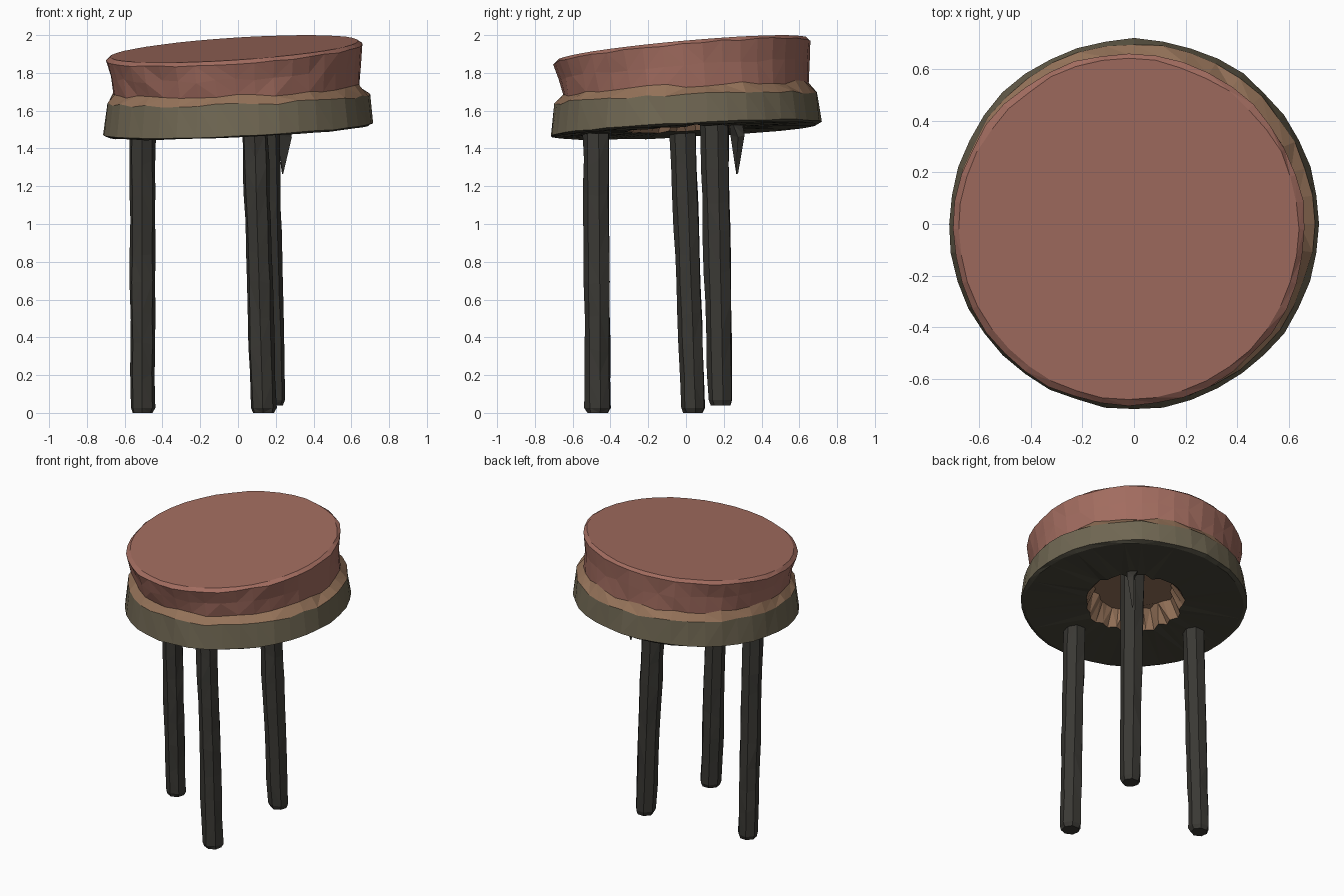
import bpy, bmesh, random
from math import sin, cos, tau
from mathutils import Vector

if "Cube" in bpy.data.objects:
    bpy.data.objects.remove(bpy.data.objects["Cube"])

random.seed(4)


def material(name, rgb):
    m = bpy.data.materials.new(name)
    m.diffuse_color = (*rgb, 1)
    m.use_nodes = True
    m.node_tree.nodes["Principled BSDF"].inputs["Base Color"].default_value = m.diffuse_color
    return m


RED = material("red", (0.36, 0.15, 0.115))
TAN = material("tan", (0.16, 0.135, 0.085))
LIP = material("lip_brown", (0.30, 0.17, 0.10))
UNDER = material("underside_brown", (0.065, 0.06, 0.042))
DARK = material("dark_wood", (0.042, 0.04, 0.034))


def loft(name, rings, mats, cap_start=True, cap_end=True):
    """Skin rings of points; each ring gives (points, material index of the strip after it)."""
    bm = bmesh.new()
    loops = [[bm.verts.new(p) for p in pts] for pts, _ in rings]
    for (a, b), (_, mi) in zip(zip(loops, loops[1:]), rings):
        n = len(a)
        for i in range(n):
            j = (i + 1) % n
            bm.faces.new((a[i], a[j], b[j], b[i])).material_index = mi
    if cap_start:
        bm.faces.new(loops[0][::-1]).material_index = rings[0][1]
    if cap_end:
        bm.faces.new(loops[-1]).material_index = rings[-1][1]
    bmesh.ops.triangulate(bm, faces=[f for f in bm.faces if len(f.verts) == 4])
    me = bpy.data.meshes.new(name)
    bm.to_mesh(me)
    bm.free()
    for m in mats:
        me.materials.append(m)
    ob = bpy.data.objects.new(name, me)
    bpy.context.collection.objects.link(ob)
    return ob


def tilted_ring(r, z, gx, gy, cx=0.0, cy=0.0, jr=0.0, jz=0.0, n=40):
    """Rough circle lying on a plane that slopes by gx, gy."""
    pts = []
    for i in range(n):
        rr = r + random.uniform(-jr, jr)
        x, y = cx + rr * cos(tau * i / n), cy + rr * sin(tau * i / n)
        pts.append((x, y, z + gx * x + gy * y + random.uniform(-jz, jz)))
    return pts


# Neck ring shared by the base and the cushion
neck = tilted_ring(0.652, 1.712, 0.033, 0.05, -0.008, 0, 0.006, 0.012)

# Seat base: hollow underside, rim, side band, sloping lip
loft("seat_base", [
    (tilted_ring(0.25, 1.62, 0.045, 0.05, jr=0.02, jz=0.01), 1),
    (tilted_ring(0.31, 1.505, 0.045, 0.05, jr=0.02, jz=0.006), 2),
    (tilted_ring(0.69, 1.492, 0.046, 0.05, jr=0.006, jz=0.003), 2),
    (tilted_ring(0.716, 1.503, 0.046, 0.052, jr=0.004, jz=0.003), 0),
    (tilted_ring(0.695, 1.662, 0.032, 0.042, jr=0.005, jz=0.008), 1),
    (neck, 1),
], [TAN, LIP, UNDER], cap_end=False)

# Cushion: flares outward to a tilted, chamfered flat top
loft("seat_cushion", [
    (neck, 0),
    (tilted_ring(0.663, 1.81, 0.05, 0.07, -0.015, -0.01, 0.006, 0.01), 0),
    (tilted_ring(0.68, 1.912, 0.065, 0.09, -0.02, -0.02, 0.005, 0.004), 0),
    (tilted_ring(0.658, 1.93, 0.065, 0.09, -0.02, -0.02, 0.004), 0),
], [RED], cap_start=False)


# Legs: rough hewn seven-sided posts with worn feet
def leg(name, foot, top, r_foot=0.066, r_top=0.068, n=7, steps=9):
    foot, top = Vector(foot), Vector(top)
    rings = []
    levels = [0, 0.018] + [0.018 + 0.982 * k / steps for k in range(1, steps + 1)]
    for k, t in enumerate(levels):
        c = foot.lerp(top, t)
        r = r_foot + (r_top - r_foot) * t
        if k == 0:
            r *= 0.82
        pts = []
        for i in range(n):
            a = tau * (i + 0.2) / n
            rr = r * random.uniform(0.95, 1.06)
            dz = random.uniform(-0.03, 0.03) if 1 < k < steps + 1 else 0
            pts.append((c.x + rr * cos(a), c.y + rr * sin(a), c.z + dz))
        rings.append((pts, 0))
    loft(name, rings, [DARK])


leg("front_leg", (0.135, -0.465, 0.0), (0.09, -0.475, 1.48), 0.07, 0.07)
leg("left_leg", (-0.505, 0.04, 0.0), (-0.505, -0.015, 1.485), 0.066, 0.07)
leg("back_leg", (0.185, 0.185, 0.04), (0.135, 0.15, 1.64), 0.066, 0.08)

# Splinter hanging from the underside beside the back leg
loft("splinter", [
    ([(0.233, 0.27, 1.265), (0.239, 0.266, 1.265), (0.238, 0.276, 1.268)], 0),
    ([(0.205, 0.235, 1.47), (0.285, 0.275, 1.46), (0.26, 0.31, 1.47)], 0),
    ([(0.20, 0.23, 1.525), (0.27, 0.25, 1.525), (0.22, 0.30, 1.525)], 0),
], [DARK])
